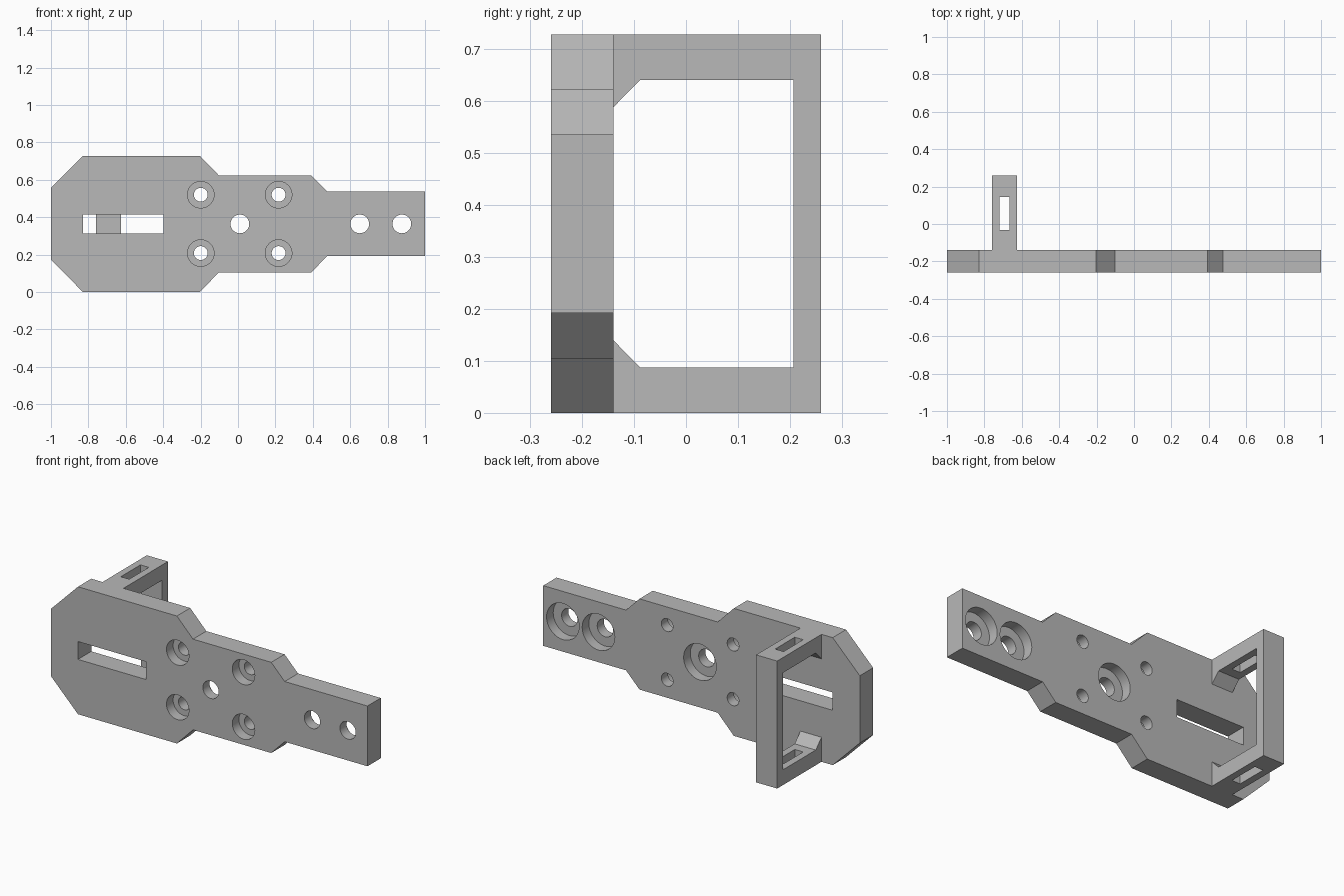
import bpy, bmesh
from math import radians, pi
from mathutils import Vector, Matrix

default = bpy.data.objects.get("Cube")
if default:
    bpy.data.objects.remove(default, do_unlink=True)

FRONT, BACK, REAR = -0.26, -0.14, 0.26   # plate front, plate back, bracket rear
HEIGHT = 0.728
MID = HEIGHT / 2

grey = bpy.data.materials.new("plain_grey")
grey.use_nodes = True
colour = (0.48, 0.48, 0.48, 1)
grey.diffuse_color = colour
grey.node_tree.nodes["Principled BSDF"].inputs["Base Color"].default_value = colour


def finish(bm, name):
    bmesh.ops.recalc_face_normals(bm, faces=bm.faces)
    mesh = bpy.data.meshes.new(name)
    bm.to_mesh(mesh)
    bm.free()
    mesh.materials.append(grey)
    obj = bpy.data.objects.new(name, mesh)
    bpy.context.collection.objects.link(obj)
    return obj


def prism(name, points, push):
    """Extrude a closed outline of 3D points along a vector."""
    bm = bmesh.new()
    face = bm.faces.new([bm.verts.new(p) for p in points])
    out = bmesh.ops.extrude_face_region(bm, geom=[face])
    moved = [v for v in out["geom"] if isinstance(v, bmesh.types.BMVert)]
    bmesh.ops.translate(bm, vec=Vector(push), verts=moved)
    return finish(bm, name)


def box(name, x0, x1, y0, y1, z0, z1):
    outline = [(x0, y0, z0), (x1, y0, z0), (x1, y1, z0), (x0, y1, z0)]
    return prism(name, outline, (0, 0, z1 - z0))


def drill(name, x, z, radius, y0, y1):
    """Cylinder along y."""
    bm = bmesh.new()
    place = Matrix.Translation((x, (y0 + y1) / 2, z)) @ Matrix.Rotation(pi / 2, 4, "X")
    bmesh.ops.create_cone(bm, cap_ends=True, segments=48, radius1=radius,
                          radius2=radius, depth=y1 - y0, matrix=place)
    return finish(bm, name)


def combine(target, tool, operation):
    mod = target.modifiers.new("combine", "BOOLEAN")
    mod.operation, mod.solver, mod.object = operation, "EXACT", tool
    bpy.context.view_layer.objects.active = target
    bpy.ops.object.modifier_apply(modifier=mod.name)
    bpy.data.objects.remove(tool, do_unlink=True)


# Stepped plate, lower edge mirrored to the upper edge
lower = [(-1, 0.172), (-0.829, 0), (-0.204, 0), (-0.102, 0.105),
         (0.392, 0.105), (0.477, 0.192), (1, 0.192)]
outline = lower + [(x, HEIGHT - z) for x, z in reversed(lower)]
plate = prism("mounting_plate", [(x, FRONT, z) for x, z in outline], (0, BACK - FRONT, 0))

# Rear loop bracket with chamfered inner corners
half = [(BACK, 0), (REAR, 0), (REAR, HEIGHT), (BACK, HEIGHT)]
inner = [(BACK, 0.14), (-0.088, 0.087), (0.207, 0.087)]
loop = [(y, HEIGHT - z) for y, z in inner] + [(y, z) for y, z in reversed(inner)]
bracket = prism("loop_bracket", [(-0.758, y, z) for y, z in half + loop], (0.133, 0, 0))
combine(bracket, box("strap_slot_cutter", -0.718, -0.665, -0.032, 0.145, -1, 1), "DIFFERENCE")
combine(plate, bracket, "UNION")

# Long slot in the plate
combine(plate, box("slot_cutter", -0.829, -0.399, -0.4, BACK + 0.02, MID - 0.051, MID + 0.051),
        "DIFFERENCE")

# Screw holes sunk from the front
for x in (-0.199, 0.217):
    for z in (MID - 0.156, MID + 0.156):
        combine(plate, drill("screw_cutter", x, z, 0.037, -0.4, 0), "DIFFERENCE")
        combine(plate, drill("screw_sink_cutter", x, z, 0.071, -0.4, -0.2), "DIFFERENCE")

# Bolt holes sunk from the back
for x in (0.01, 0.651, 0.876):
    combine(plate, drill("bolt_cutter", x, MID, 0.05, -0.4, 0), "DIFFERENCE")
    combine(plate, drill("bolt_sink_cutter", x, MID, 0.103, -0.2, 0), "DIFFERENCE")

bpy.ops.object.select_all(action="DESELECT")
plate.select_set(True)
bpy.context.view_layer.objects.active = plate
bpy.ops.object.shade_smooth_by_angle(angle=radians(30))
